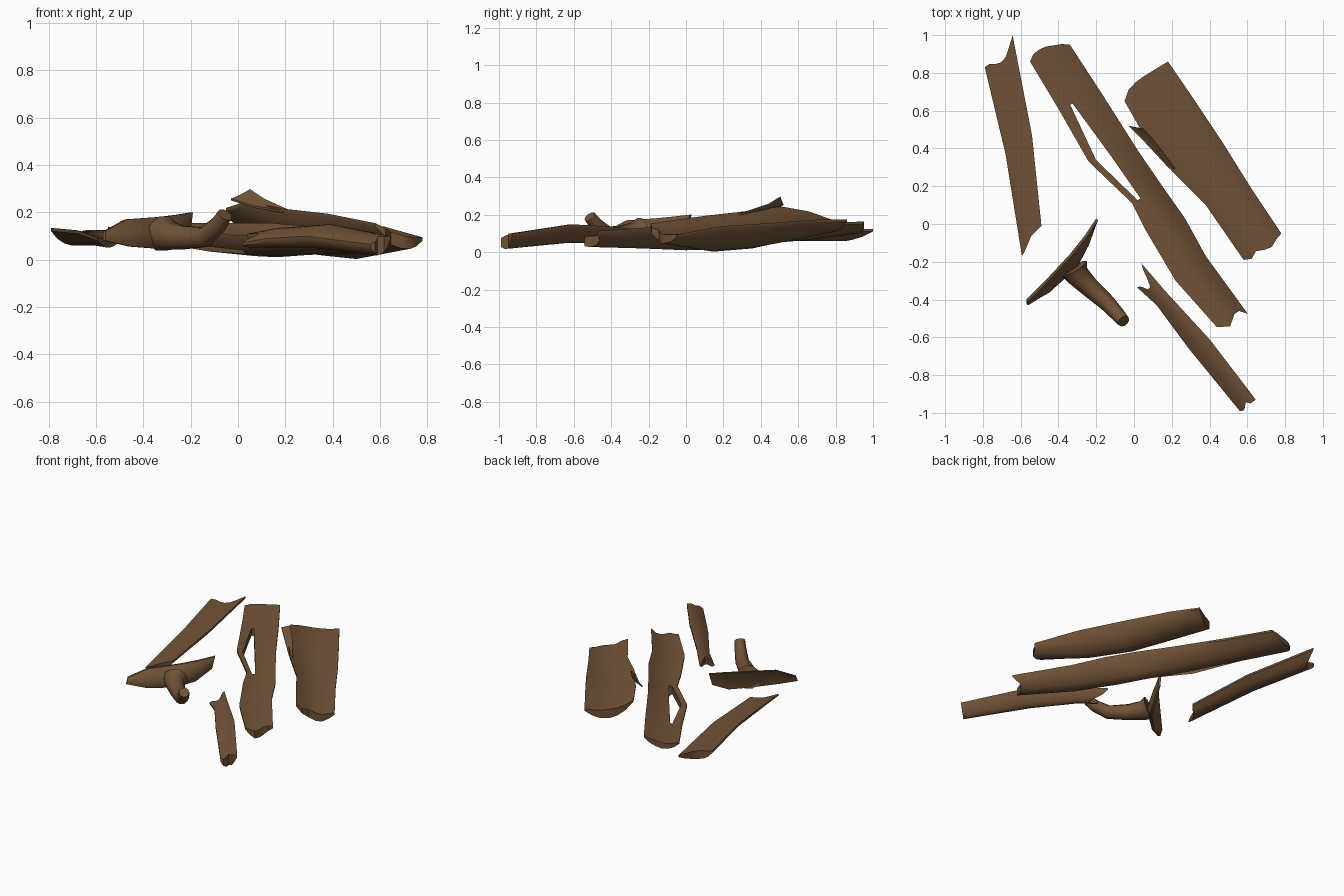
import bpy, bmesh, math
from mathutils import Vector

if "Cube" in bpy.data.objects:
    bpy.data.objects.remove(bpy.data.objects["Cube"])

bark = bpy.data.materials.new("bark_brown")
bark.diffuse_color = (0.165, 0.085, 0.038, 1)
bark.use_nodes = True
bark.node_tree.nodes["Principled BSDF"].inputs["Base Color"].default_value = bark.diffuse_color
UNIFORM = [0, .16, .33, .5, .67, .84, 1]


def finish(bm, name):
    bmesh.ops.recalc_face_normals(bm, faces=bm.faces[:])
    me = bpy.data.meshes.new(name)
    bm.to_mesh(me)
    bm.free()
    ob = bpy.data.objects.new(name, me)
    bpy.context.collection.objects.link(ob)
    me.materials.append(bark)
    bpy.ops.object.select_all(action='DESELECT')
    ob.select_set(True)
    bpy.context.view_layer.objects.active = ob
    bpy.ops.object.shade_smooth_by_angle(angle=math.radians(40))
    return ob


# Curled bark slab: stations are (left edge, right edge, sag depth of underside);
# the upper side sags by the fraction "lid" of that depth
def slab(name, stations, start=None, end=None, ts=None, hole=(), lid=.3,
         rim=.014, sag_dir=(0, 0, -1)):
    bm = bmesh.new()
    ts = ts or {}
    sag_dir = Vector(sag_dir)
    layers = []
    for factor, lift in ((1, 0), (lid, rim)):
        rows = []
        for k, (l, r, sag) in enumerate(stations):
            l, r = Vector(l), Vector(r)
            rows.append([l.lerp(r, t) + sag_dir * (sag * factor * (1 - abs(2 * t - 1) ** 2) - lift)
                         for t in ts.get(k, UNIFORM)])
        # ragged ends
        for row, nxt, offs in ((rows[0], rows[1], start), (rows[-1], rows[-2], end)):
            if offs:
                d = (row[3] - nxt[3]).normalized()
                for i, o in enumerate(offs):
                    row[i] += d * o
        layers.append([[bm.verts.new(p) for p in row] for row in rows])
    low, top = layers
    edges = {}
    for j in range(len(low) - 1):
        for i in range(len(UNIFORM) - 1):
            if (j, i) in hole:
                continue
            ring = [(j, i), (j + 1, i), (j + 1, i + 1), (j, i + 1)]
            for g in layers:
                bm.faces.new([g[a][b] for a, b in ring])
            for a, b in zip(ring, ring[1:] + ring[:1]):
                key = tuple(sorted((a, b)))
                edges[key] = edges.get(key, 0) + 1
    # close every open border between the two sides
    for (a, b), count in edges.items():
        if count == 1:
            bm.faces.new((low[a[0]][a[1]], low[b[0]][b[1]], top[b[0]][b[1]], top[a[0]][a[1]]))
    loose = [v for v in bm.verts if not v.link_faces]
    bmesh.ops.delete(bm, geom=loose, context='VERTS')
    return finish(bm, name)


# Round tapering limb along a path of (centre, radius)
def limb(name, path, n=10):
    bm = bmesh.new()
    pts = [Vector(p) for p, r in path]
    rings = []
    for k, (p, r) in enumerate(path):
        d = (pts[min(k + 1, len(pts) - 1)] - pts[max(k - 1, 0)]).normalized()
        u = d.cross(Vector((0, 0, 1))).normalized()
        w = u.cross(d)
        rings.append([bm.verts.new(pts[k] + (u * math.cos(a) + w * math.sin(a)) * r)
                      for a in (2 * math.pi * i / n for i in range(n))])
    for a, b in zip(rings, rings[1:]):
        for i in range(n):
            bm.faces.new((a[i], a[(i + 1) % n], b[(i + 1) % n], b[i]))
    bm.faces.new(rings[0])
    bm.faces.new(rings[-1])
    return finish(bm, name)


# Narrow bark piece on the left
slab("left_bark", [
    ((-.79, .83, .12), (-.63, .94, .11), .055),
    ((-.68, .37, .11), (-.54, .47, .11), .05),
    ((-.60, -.12, .08), (-.49, -.01, .09), .035)],
    start=[0, .0, -.02, -.03, -.02, .02, .06], end=[.05, .04, .02, 0, 0, 0, 0], lid=.2)

# Long middle bark with a knot hole beside its left edge
slab("middle_bark", [
    ((-.55, .86, .125), (-.34, .95, .15), .04),
    ((-.40, .61, .12), (-.17, .69, .14), .065),
    ((-.24, .33, .10), (.02, .39, .14), .085),
    ((-.01, .11, .09), (.15, .20, .14), .10),
    ((.06, -.03, .09), (.27, .03, .13), .10),
    ((.22, -.30, .08), (.38, -.17, .12), .08),
    ((.45, -.56, .075), (.59, -.46, .10), .06)],
    start=[0, .03, .04, .04, .03, .02, 0], end=[-.02, .0, .02, .0, -.02, -.02, .02],
    ts={1: [0, .27, .33, .5, .67, .84, 1], 2: [0, .15, .46, .58, .72, .86, 1],
        3: [0, .18, .28, .5, .67, .84, 1]},
    hole={(1, 1), (2, 1)})

# Large bark piece on the right, its left edge curled higher
slab("right_bark", [
    ((-.05, .65, .205), (.18, .86, .16), .075),
    ((.03, .51, .23), (.29, .70, .16), .12),
    ((.20, .28, .20), (.47, .43, .14), .15),
    ((.38, .10, .18), (.62, .19, .125), .15),
    ((.58, -.19, .14), (.78, -.05, .08), .065)],
    start=[0, .03, .035, .03, .02, .01, 0], end=[0, .02, .0, .02, .03, .01, 0])

# Splinter standing off the large piece
slab("splinter", [
    ((-.03, .52, .25), (.05, .505, .29), .01),
    ((.06, .43, .22), (.11, .44, .25), .01),
    ((.19, .29, .20), (.22, .29, .20), .005)], rim=.008)

# Small strip at the front, with a slightly raised back
slab("front_strip", [
    ((.03, -.35, .06), (.06, -.23, .10), .025),
    ((.12, -.43, .075), (.17, -.36, .12), .045),
    ((.29, -.66, .085), (.40, -.61, .135), .06),
    ((.56, -.99, .05), (.645, -.93, .085), .05)],
    start=[.02, .0, -.05, -.06, -.03, .01, .03], end=[0, .01, 0, -.02, 0, 0, 0], lid=-.25)

# Upright bark plate with a broken branch growing from it
slab("branch_plate", [
    ((-.56, -.41, .12), (-.56, -.43, .08), .0),
    ((-.47, -.32, .17), (-.45, -.36, .055), .02),
    ((-.33, -.17, .18), (-.32, -.23, .045), .035),
    ((-.25, -.07, .19), (-.25, -.11, .06), .02),
    ((-.19, .02, .20), (-.20, .0, .12), .0)],
    sag_dir=(.7, -.7, 0))
limb("branch", [((-.318, -.235, .11), .078), ((-.295, -.275, .10), .062),
                ((-.235, -.335, .093), .052), ((-.14, -.42, .095), .044),
                ((-.085, -.48, .145), .038), ((-.055, -.515, .19), .033)])
